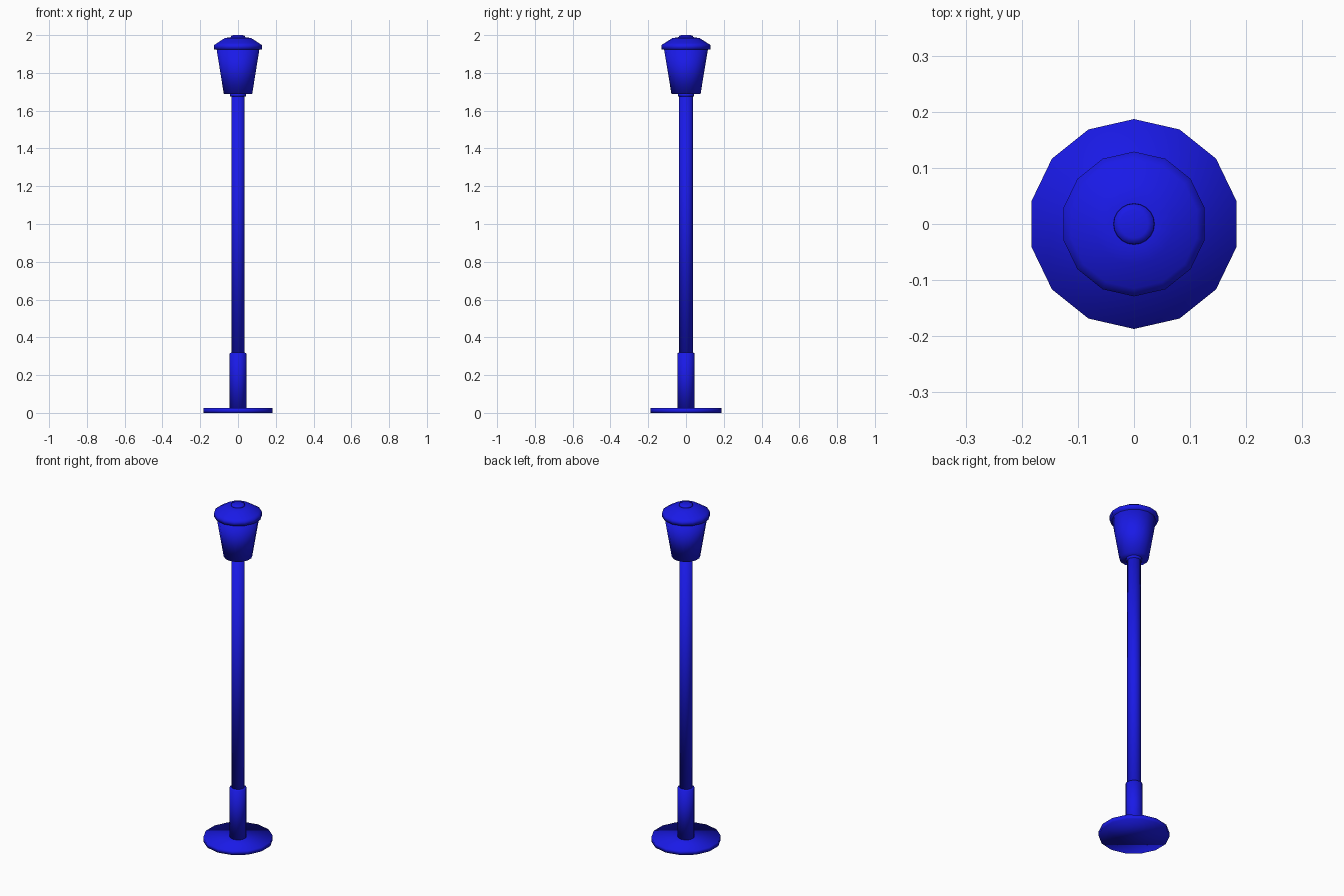
import bpy, bmesh, math

if "Cube" in bpy.data.objects:
    bpy.data.objects.remove(bpy.data.objects["Cube"])

blue = bpy.data.materials.new("blue_paint")
blue.diffuse_color = (0.01, 0.01, 0.8, 1)
blue.use_nodes = True
blue.node_tree.nodes["Principled BSDF"].inputs["Base Color"].default_value = blue.diffuse_color


def lathe(name, profile, sides=14):
    """Revolve (radius, z) points, listed bottom to top, into a closed solid."""
    bm = bmesh.new()
    rings = []
    for r, z in profile:
        ring = []
        for i in range(sides):
            a = math.pi / 2 + 2 * math.pi * i / sides
            ring.append(bm.verts.new((r * math.cos(a), r * math.sin(a), z)))
        rings.append(ring)
    for lo, hi in zip(rings, rings[1:]):
        for i in range(sides):
            j = (i + 1) % sides
            bm.faces.new((lo[i], lo[j], hi[j], hi[i]))
    bm.faces.new(rings[0][::-1])
    bm.faces.new(rings[-1])
    for f in bm.faces:
        f.smooth = True
    mesh = bpy.data.meshes.new(name)
    bm.to_mesh(mesh)
    bm.free()
    mesh.materials.append(blue)
    obj = bpy.data.objects.new(name, mesh)
    bpy.context.collection.objects.link(obj)
    return obj


# Ground plate
lathe("base_plate", [(0.187, 0), (0.187, 0.025)])

# Post: thick lower sleeve and slim pole
lathe("lower_sleeve", [(0.046, 0.02), (0.046, 0.315), (0.036, 0.32)])
lathe("pole", [(0.036, 0.31), (0.036, 1.685)])

# Lantern: collar, tapered body, domed cap and top knob
lathe("lantern_collar", [(0.043, 1.676), (0.043, 1.69)])
lathe("lantern_body", [(0.077, 1.688), (0.117, 1.93)])
lathe("lantern_cap", [(0.129, 1.925), (0.129, 1.948), (0.115, 1.957),
                      (0.072, 1.984), (0.04, 1.989)])
lathe("top_knob", [(0.037, 1.985), (0.036, 1.996), (0.025, 2.0)], 20)
